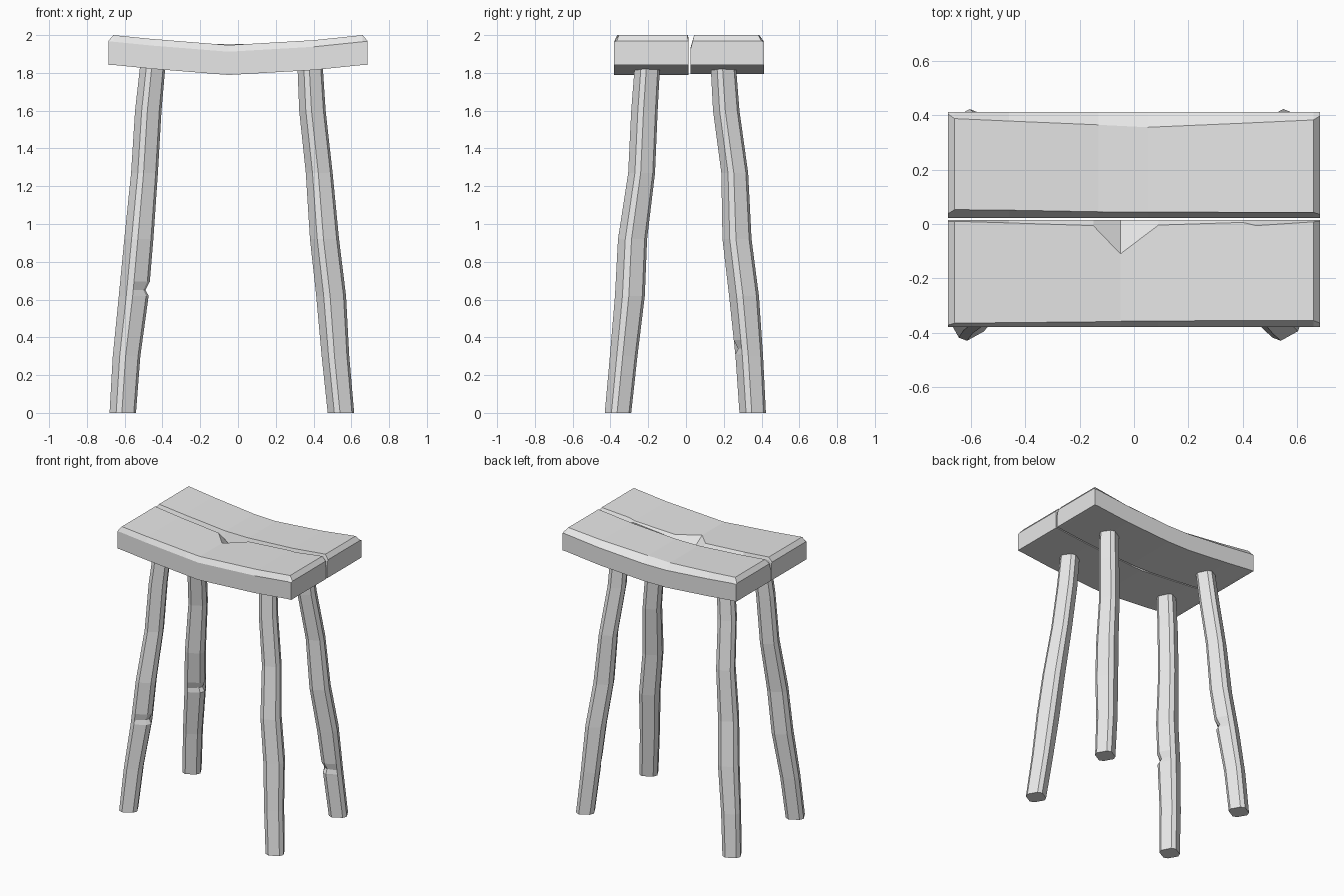
import bpy
import bmesh
from mathutils import Vector

default_cube = bpy.data.objects.get("Cube")
if default_cube:
    bpy.data.objects.remove(default_cube, do_unlink=True)

# Single plain grey material
grey = bpy.data.materials.new("plain_grey")
grey.use_nodes = True
grey.diffuse_color = (0.8, 0.8, 0.8, 1)
for node in grey.node_tree.nodes:
    if node.type == 'BSDF_PRINCIPLED':
        node.inputs["Base Color"].default_value = grey.diffuse_color


def loft(name, rings):
    """Skin a list of equal rings and cap both ends."""
    bm = bmesh.new()
    loops = [[bm.verts.new(point) for point in ring] for ring in rings]
    count = len(loops[0])
    for lower, upper in zip(loops, loops[1:]):
        for i in range(count):
            j = (i + 1) % count
            bm.faces.new((lower[i], lower[j], upper[j], upper[i]))
    bm.faces.new(loops[0])
    bm.faces.new(loops[-1])
    bmesh.ops.recalc_face_normals(bm, faces=bm.faces)
    mesh = bpy.data.meshes.new(name)
    bm.to_mesh(mesh)
    bm.free()
    mesh.materials.append(grey)
    obj = bpy.data.objects.new(name, mesh)
    bpy.context.collection.objects.link(obj)
    return obj


def interpolate(value, keys, values):
    for k0, k1, v0, v1 in zip(keys, keys[1:], values, values[1:]):
        if value <= k1:
            return v0 + (v1 - v0) * (value - k0) / (k1 - k0)
    return values[-1]


# Sagging seat planks with worn edges
SAG_X = (-0.69, -0.66, -0.46, -0.05, 0.4, 0.66, 0.69)
SAG_Z = (2.0, 2.0, 1.98, 1.947, 1.973, 2.0, 2.0)
THICKNESS = 0.158


def plank(name, outer, inner, stations):
    """Each station: x, outer bevel, inner bevel, inner bevel depth."""
    toward_inner = 1 if inner > outer else -1
    rings = []
    for x, out_bevel, in_bevel, in_depth in stations:
        top = interpolate(x, SAG_X, SAG_Z)
        bottom = top - THICKNESS
        crown = top - 0.03 if abs(x) > 0.67 else top
        rings.append([
            (x, outer, bottom),
            (x, outer, top - 0.035),
            (x, outer + toward_inner * out_bevel, crown),
            (x, inner - toward_inner * in_bevel, crown),
            (x, inner, min(crown - 0.002, top - in_depth)),
            (x, inner, bottom),
        ])
    return loft(name, rings)


plank("front_seat_plank", -0.38, 0.014, [
    (-0.685, 0.008, 0.004, 0.04),
    (-0.66, 0.015, 0.004, 0.02),
    (-0.46, 0.017, 0.01, 0.02),
    (-0.15, 0.02, 0.02, 0.02),
    (-0.05, 0.022, 0.124, 0.08),  # chipped hollow
    (0.09, 0.023, 0.018, 0.02),
    (0.4, 0.025, 0.008, 0.01),
    (0.45, 0.025, 0.02, 0.03),
    (0.66, 0.025, 0.006, 0.02),
    (0.685, 0.015, 0.004, 0.04),
])
plank("back_seat_plank", 0.413, 0.023, [
    (-0.685, 0.008, 0.015, 0.08),
    (-0.66, 0.025, 0.03, 0.08),
    (-0.46, 0.034, 0.028, 0.08),
    (-0.13, 0.048, 0.022, 0.07),
    (0.05, 0.057, 0.021, 0.07),
    (0.4, 0.042, 0.02, 0.07),
    (0.66, 0.03, 0.02, 0.07),
    (0.685, 0.015, 0.012, 0.08),
])

# Crooked legs: shared wander of the centre line, by height
HEIGHTS = (0, 0.3, 0.62, 0.92, 1.27, 1.6, 1.83)
HALF_WIDTHS = (0.07, 0.073, 0.079, 0.077, 0.071, 0.07, 0.067)
PATH_X = {
    "right": (-0.61, -0.59, -0.552, -0.525, -0.495, -0.475, -0.452),
    "left": (0.545, 0.516, 0.493, 0.458, 0.43, 0.394, 0.382),
}
PATH_Y = {
    "front": (-0.36, -0.33, -0.297, -0.283, -0.235, -0.22, -0.205),
    "back": (0.353, 0.335, 0.307, 0.27, 0.258, 0.213, 0.198),
}

# Twisted square section with bevelled corners
section = []
for corner in (Vector((-0.5, -0.83)), Vector((-0.07, -1.0))):
    for turn in range(4):
        section.append((turn, corner.copy()))
        corner = Vector((-corner.y, corner.x))
section = [point for turn, point in sorted(section, key=lambda item: item[0])]


def leg(name, path_x, path_y, nick_height, nick_corner):
    levels = sorted(HEIGHTS + (nick_height - 0.03, nick_height, nick_height + 0.045))
    rings = []
    for z in levels:
        centre = Vector((interpolate(z, HEIGHTS, path_x), interpolate(z, HEIGHTS, path_y)))
        width = interpolate(z, HEIGHTS, HALF_WIDTHS)
        ring = []
        for i, point in enumerate(section):
            # small nick cut into one bevelled corner
            nicked = z == nick_height and i // 2 == nick_corner
            spot = centre + point * width * (0.75 if nicked else 1)
            ring.append((spot.x, spot.y, z))
        rings.append(ring)
    return loft(name, rings)


for depth, path_y in PATH_Y.items():
    for side, path_x in PATH_X.items():
        low = depth == "back" and side == "left"
        nick_corner = 0 if low else 1
        if depth == "front" and side == "left":
            nick_corner = -1
        leg(f"{depth}_{side}_leg", path_x, path_y, 0.34 if low else 0.65, nick_corner)
